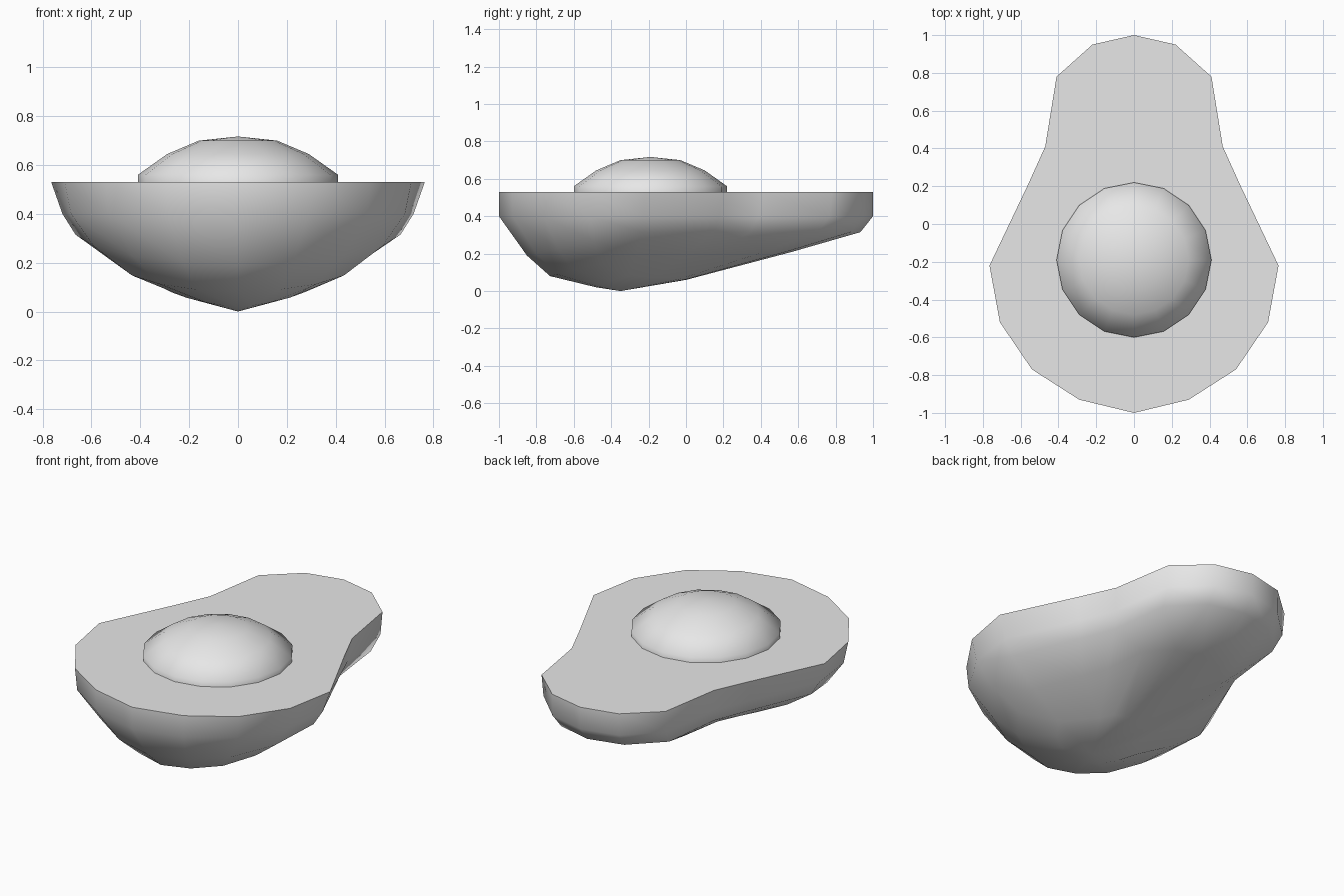
import bpy
import bmesh
import math

cube = bpy.data.objects.get("Cube")
if cube:
    bpy.data.objects.remove(cube, do_unlink=True)

grey = bpy.data.materials.new("plain_grey")
grey.use_nodes = True
colour = (0.8, 0.8, 0.8, 1)
grey.diffuse_color = colour
grey.node_tree.nodes["Principled BSDF"].inputs["Base Color"].default_value = colour


def loft(name, rings, tip):
    """Join closed rings, cap the first one and close the last to a tip."""
    bm = bmesh.new()
    loops = [[bm.verts.new(p) for p in ring] for ring in rings]
    end = bm.verts.new(tip)
    n = len(loops[0])
    bm.faces.new(loops[0])
    for i in range(n):
        j = (i + 1) % n
        for a, b in zip(loops, loops[1:]):
            bm.faces.new((a[i], a[j], b[j], b[i]))
        bm.faces.new((loops[-1][i], loops[-1][j], end))
    bmesh.ops.recalc_face_normals(bm, faces=bm.faces)
    mesh = bpy.data.meshes.new(name)
    bm.to_mesh(mesh)
    bm.free()
    mesh.materials.append(grey)
    obj = bpy.data.objects.new(name, mesh)
    bpy.context.collection.objects.link(obj)
    bpy.ops.object.select_all(action="DESELECT")
    obj.select_set(True)
    bpy.context.view_layer.objects.active = obj
    bpy.ops.object.shade_smooth_by_angle(angle=math.radians(60))


# Fruit half: pear-shaped outline, mirrored, shrinking toward a low point
half = [(0, -1), (0.29, -0.93), (0.54, -0.77), (0.71, -0.52), (0.765, -0.22),
        (0.565, 0.2), (0.47, 0.41), (0.41, 0.78), (0.22, 0.95), (0, 1)]
outline = half + [(-x, y) for x, y in half[-2:0:-1]]
WIDE_Y, LOW_Y, TOP_Z = -0.22, -0.35, 0.53


def fruit_ring(front, side, back):
    """Each argument is (scale, height) at that part of the outline."""
    ring = []
    for x, y in outline:
        end = front if y < WIDE_Y else back
        w = (WIDE_Y - y) / (WIDE_Y + 1) if y < WIDE_Y else (y - WIDE_Y) / (1 - WIDE_Y)
        s, z = (p + (q - p) * w for p, q in zip(side, end))
        ring.append((x * s, LOW_Y + (y - LOW_Y) * s, z))
    return ring


loft("fruit_half", [
    fruit_ring((1, TOP_Z), (1, TOP_Z), (1, TOP_Z)),
    fruit_ring((1, 0.4), (0.94, 0.4), (1, 0.4)),
    fruit_ring((0.77, 0.19), (0.87, 0.315), (0.95, 0.315)),
    fruit_ring((0.58, 0.08), (0.63, 0.19), (0.68, 0.21)),
    fruit_ring((0.2, 0.02), (0.36, 0.08), (0.26, 0.06)),
], (0, LOW_Y, 0))

# Pit: shallow sixteen-sided dome on the cut face
PIT_Y, SIDES = -0.19, 16
dome = [(0.41, TOP_Z - 0.02), (0.41, 0.56), (0.29, 0.645), (0.16, 0.7)]
angles = [2 * math.pi * i / SIDES for i in range(SIDES)]
loft("pit", [[(r * math.cos(a), PIT_Y + r * math.sin(a), z) for a in angles]
             for r, z in dome], (0, PIT_Y, 0.717))
